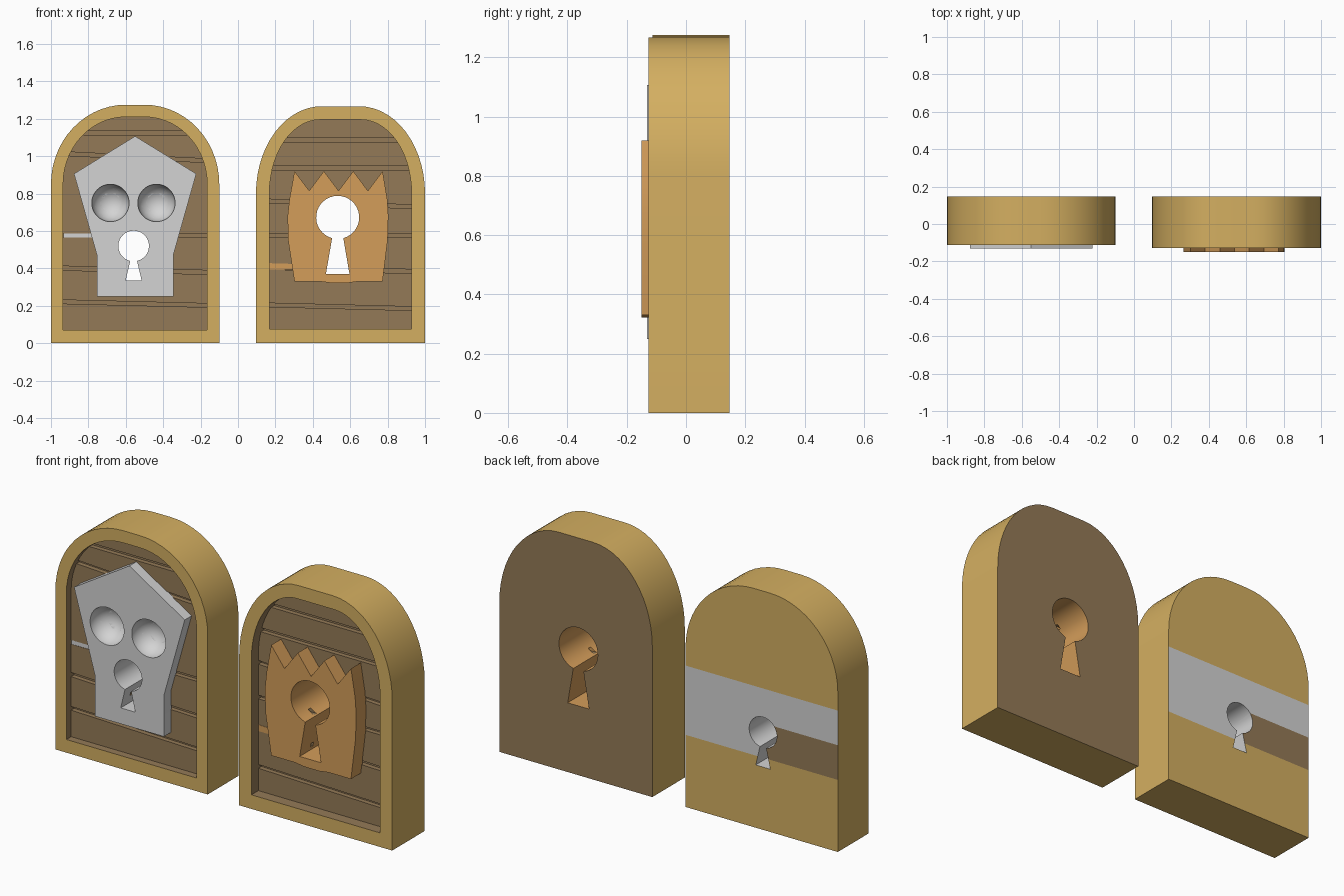
import bpy, bmesh, math
from mathutils import Vector

old = bpy.data.objects.get("Cube")
if old:
    bpy.data.objects.remove(old, do_unlink=True)


def material(name, rgb):
    lin = [(c / 255 / 12.92) if c < 11 else ((c / 255 + 0.055) / 1.055) ** 2.4 for c in rgb]
    m = bpy.data.materials.new(name)
    m.use_nodes = True
    m.diffuse_color = (*lin, 1)
    m.node_tree.nodes["Principled BSDF"].inputs["Base Color"].default_value = (*lin, 1)
    return m


GOLD = material("golden wood", (212, 175, 97))
BROWN = material("brown wood", (148, 122, 87))
GREY = material("grey metal", (212, 212, 212))
ORANGE = material("orange copper", (212, 157, 90))


def add_object(name, bm, *mats):
    bmesh.ops.recalc_face_normals(bm, faces=bm.faces)
    me = bpy.data.meshes.new(name)
    bm.to_mesh(me)
    bm.free()
    for m in mats:
        me.materials.append(m)
    ob = bpy.data.objects.new(name, me)
    bpy.context.collection.objects.link(ob)
    return ob


def prism_mesh(points, y0, y1):
    """Extrude an x-z outline from y0 to y1."""
    bm = bmesh.new()
    face = bm.faces.new([bm.verts.new((x, y0, z)) for x, z in points])
    ext = bmesh.ops.extrude_face_region(bm, geom=[face])["geom"]
    bmesh.ops.translate(bm, verts=[v for v in ext if isinstance(v, bmesh.types.BMVert)],
                        vec=(0, y1 - y0, 0))
    return bm


def prism(name, points, y0, y1, mat):
    return add_object(name, prism_mesh(points, y0, y1), mat)


def slice_mesh(bm, co, no, clear=False):
    geom = bm.verts[:] + bm.edges[:] + bm.faces[:]
    res = bmesh.ops.bisect_plane(bm, geom=geom, plane_co=co, plane_no=no, clear_outer=clear)
    if clear:
        edges = [e for e in res["geom_cut"] if isinstance(e, bmesh.types.BMEdge)]
        bmesh.ops.holes_fill(bm, edges=edges)


def cut(ob, cutters):
    """Subtract the cutters and keep their material on the cut faces."""
    for c in cutters:
        mod = ob.modifiers.new("cut", "BOOLEAN")
        mod.operation, mod.solver, mod.object = "DIFFERENCE", "EXACT", c
        mod.material_mode = "TRANSFER"
    bpy.context.view_layer.update()
    dg = bpy.context.evaluated_depsgraph_get()
    me = bpy.data.meshes.new_from_object(ob.evaluated_get(dg))
    ob.modifiers.clear()
    ob.data = me


def arch(cx, half, flat, bottom, spring, top, n=14):
    """Door outline: straight sides, rounded shoulders and a flat crown."""
    side = []
    for i in range(n + 1):
        t = math.pi / 2 * i / n
        side.append((flat + (half - flat) * math.cos(t), spring + (top - spring) * math.sin(t)))
    side = [(half, bottom)] + side
    return [(cx + x, z) for x, z in side] + [(cx - x, z) for x, z in reversed(side)]


def keyhole(cx, cz, r, neck, foot, bottom, n=32):
    a = math.asin(neck / r)
    pts = []
    for i in range(n + 1):
        t = -math.pi / 2 + a + (2 * math.pi - 2 * a) * i / n
        pts.append((cx + r * math.cos(t), cz + r * math.sin(t)))
    return pts + [(cx - foot, bottom), (cx + foot, bottom)]


def build_door(name, cx, outer, inner, front, floor, gaps, back_rule, back_cuts, cutters):
    # solid body with painted back panels
    bm = prism_mesh(outer, front, 0.147)
    for co, no in back_cuts:
        slice_mesh(bm, co, no)
    for f in bm.faces:
        c = f.calc_center_median()
        if c.y > 0.14:
            f.material_index = back_rule(c)
    body = add_object(name + "_frame", bm, GOLD, BROWN, GREY)
    recess = prism("recess_cutter", inner, front - 0.1, floor, BROWN)
    cut(body, [recess] + cutters)
    bpy.data.objects.remove(recess, do_unlink=True)
    parts = [body]

    # planks separated by slightly tilted gaps
    edges = [(-1, 0, 0)] + gaps + [(3, 0, 0)]
    for i, (lo, hi) in enumerate(zip(edges, edges[1:])):
        bm = prism_mesh(inner, floor - 0.025, floor + 0.004)
        z0, tilt0, w0 = lo
        z1, tilt1, w1 = hi
        slice_mesh(bm, (cx, 0, z0 + w0 / 2), Vector((tilt0, 0, -1)).normalized(), True)
        slice_mesh(bm, (cx, 0, z1 - w1 / 2), Vector((-tilt1, 0, 1)).normalized(), True)
        plank = add_object(f"{name}_plank_{i + 1}", bm, BROWN)
        cut(plank, cutters)
        parts.append(plank)
    return parts


# skull door
SX = -0.55
skull_cutters = [prism("keyhole_cutter", keyhole(-0.558, 0.52, 0.082, 0.018, 0.043, 0.335),
                       -0.4, 0.4, GREY)]
for x in (-0.682, -0.436):
    bm = bmesh.new()
    bmesh.ops.create_uvsphere(bm, u_segments=40, v_segments=24, radius=0.1)
    bmesh.ops.translate(bm, verts=bm.verts, vec=(x, -0.131, 0.75))
    skull_cutters.append(add_object("eye_cutter", bm, GREY))


def skull_back(c):
    if not 0.385 < c.z < 0.755:
        return 0
    return 1 if c.z < 0.57 and c.x < -0.555 else 2


up = (0, 0, 1)
parts = build_door(
    "skull_door", SX,
    arch(SX, 0.45, 0.05, 0, 0.85, 1.275), arch(SX, 0.385, 0.05, 0.07, 0.85, 1.21),
    -0.113, -0.048,
    [(0.212, -0.025, 0.02), (0.39, -0.03, 0.022), (0.575, 0, 0.022),
     (0.995, -0.05, 0.02), (1.125, 0, 0.022)],
    skull_back,
    [((0, 0, 0.385), up), ((0, 0, 0.57), up), ((0, 0, 0.755), up), ((-0.555, 0, 0), (1, 0, 0))],
    skull_cutters)
half = [(0, 1.107), (0.327, 0.906), (0.204, 0.47), (0.204, 0.25)]
plate = prism("skull_plate", [(SX - x, z) for x, z in half] + [(SX + x, z) for x, z in half[:0:-1]],
              -0.131, -0.068, GREY)
cut(plate, skull_cutters)
parts.append(plate)
parts.append(prism("skull_door_gap_inlay", [(-0.934, 0.565), (-0.76, 0.565), (-0.76, 0.588), (-0.934, 0.588)],
                   -0.073, -0.065, GREY))

# crown door
CX = 0.548
crown_cutters = [prism("keyhole_cutter", keyhole(0.533, 0.673, 0.115, 0.03, 0.063, 0.37),
                       -0.4, 0.4, ORANGE)]
parts += build_door(
    "crown_door", CX,
    arch(CX, 0.452, 0.1, 0, 0.8, 1.267), arch(CX, 0.38, 0.11, 0.075, 0.8, 1.195),
    -0.127, -0.043,
    [(0.195, -0.025, 0.02), (0.395, -0.03, 0.022), (0.575, 0, 0.02), (0.745, -0.04, 0.02),
     (0.938, 0, 0.022), (1.085, 0, 0.022)],
    lambda c: 1, [], crown_cutters)
teeth = [(0.302 + 0.157 * i / 2, 0.815 if i % 2 else 0.92) for i in range(7)]
outline = teeth + [(0.798, 0.77), (0.804, 0.68), (0.8, 0.55), (0.773, 0.33), (0.64, 0.33), (0.585, 0.322),
                   (0.5, 0.322), (0.44, 0.33), (0.302, 0.33), (0.268, 0.55), (0.265, 0.68), (0.275, 0.77)]
plate = prism("crown_plate", outline, -0.151, -0.063, ORANGE)
cut(plate, crown_cutters)
parts.append(plate)
parts.append(prism("crown_door_gap_inlay", [(0.169, 0.394), (0.3, 0.394), (0.3, 0.424), (0.169, 0.428)],
                   -0.07, -0.063, ORANGE))

# remove helpers, smooth the curved walls
for c in skull_cutters + crown_cutters:
    bpy.data.objects.remove(c, do_unlink=True)
bpy.ops.object.select_all(action="DESELECT")
for ob in parts:
    ob.select_set(True)
bpy.context.view_layer.objects.active = parts[0]
bpy.ops.object.shade_smooth_by_angle(angle=math.radians(30))
